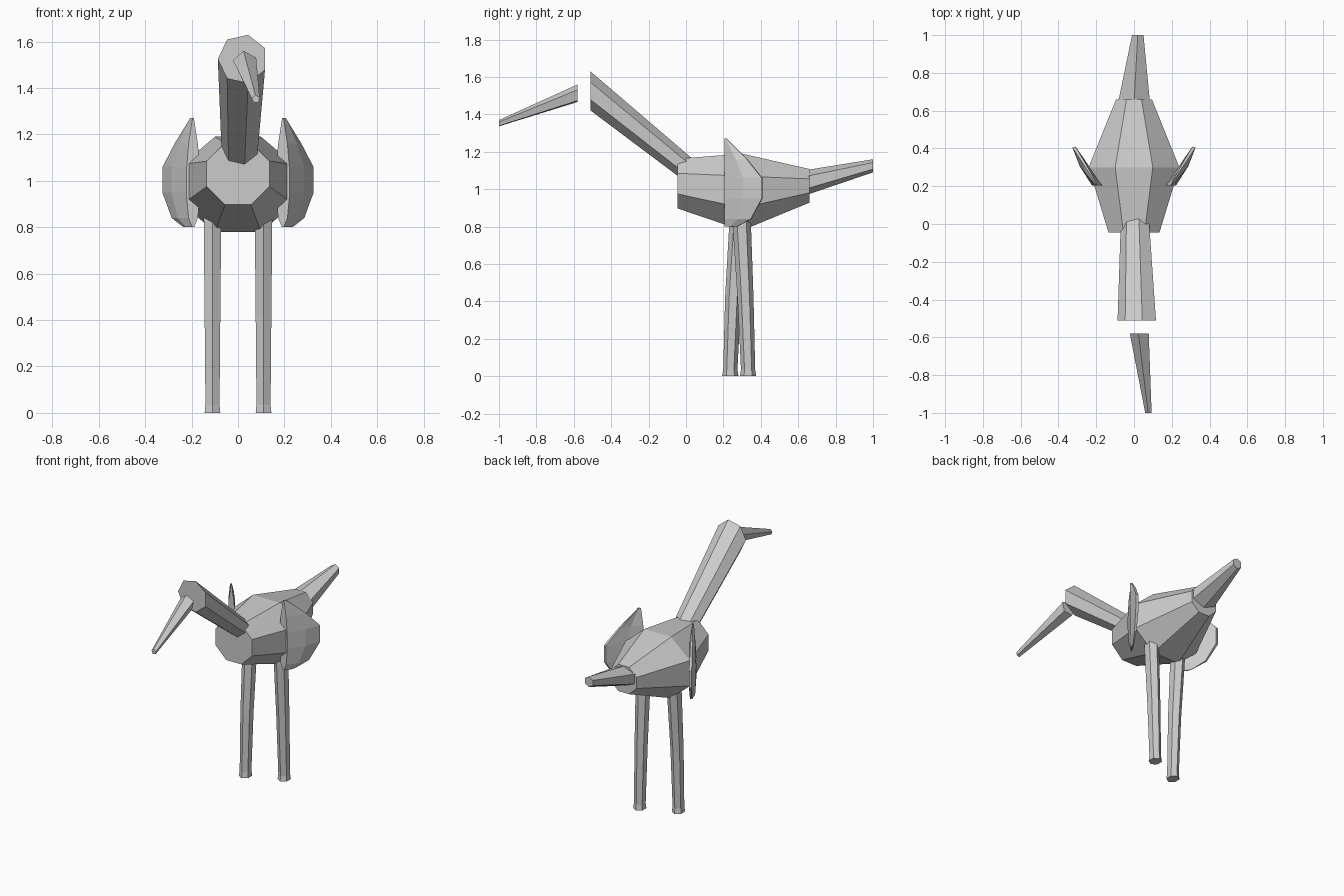
import bpy, bmesh
from math import sin, cos, radians, pi

cube = bpy.data.objects.get("Cube")
if cube:
    bpy.data.objects.remove(cube, do_unlink=True)

grey = bpy.data.materials.new("plain grey")
grey.use_nodes = True
colour = (0.6, 0.6, 0.6, 1)
grey.diffuse_color = colour
grey.node_tree.nodes["Principled BSDF"].inputs["Base Color"].default_value = colour


def loft(name, rings):
    """Skin matching rings of points and cap both ends."""
    bm = bmesh.new()
    loops = [[bm.verts.new(p) for p in ring] for ring in rings]
    n = len(loops[0])
    for a, b in zip(loops, loops[1:]):
        for i in range(n):
            j = (i + 1) % n
            bm.faces.new((a[i], a[j], b[j], b[i]))
    bm.faces.new(loops[0])
    bm.faces.new(loops[-1])
    bmesh.ops.recalc_face_normals(bm, faces=bm.faces)
    mesh = bpy.data.meshes.new(name)
    bm.to_mesh(mesh)
    bm.free()
    mesh.materials.append(grey)
    obj = bpy.data.objects.new(name, mesh)
    bpy.context.collection.objects.link(obj)
    return obj


def upright_ring(centre, rx, rz, sides, start):
    """Polygon facing along y."""
    x, y, z = centre
    angles = [radians(start) + 2 * pi * i / sides for i in range(sides)]
    return [(x + rx * cos(a), y, z + rz * sin(a)) for a in angles]


def level_ring(centre, rx, ry, sides, start):
    """Polygon facing along z."""
    x, y, z = centre
    angles = [radians(start) + 2 * pi * i / sides for i in range(sides)]
    return [(x + rx * cos(a), y + ry * sin(a), z) for a in angles]


# Body: three octagons, widest in the middle
flat = 1 / cos(pi / 8)
loft("body", [
    upright_ring((0, -0.045, 1.03), 0.135 * flat, 0.133 * flat, 8, 22.5),
    upright_ring((0, 0.3, 0.985), 0.24 * flat, 0.205 * flat, 8, 22.5),
    upright_ring((0, 0.66, 1.018), 0.095 * flat, 0.09 * flat, 8, 22.5)])

# Neck: seven-sided, cut upright at the head end
loft("neck", [
    upright_ring((0.02, -0.51, 1.525), 0.107, 0.107, 7, 180),
    upright_ring((0.007, 0.1, 1.035), 0.074, 0.074, 7, 180)])

# Beak: floats just ahead of the neck
loft("beak", [
    upright_ring((0.03, -0.58, 1.51), 0.053, 0.05, 5, 25),
    upright_ring((0.077, -1, 1.352), 0.018, 0.018, 5, 25)])

# Tail
loft("tail", [
    upright_ring((0, 0.64, 1.035), 0.098, 0.067, 6, 90),
    upright_ring((0.02, 1, 1.125), 0.035, 0.035, 6, 90)])

# Legs: one slightly ahead of the other, each with a small flare at the foot
for name, x, top_y, knee_y, foot_y in (
        ("left_leg", 0.11, 0.295, 0.318, 0.332),
        ("right_leg", -0.11, 0.285, 0.252, 0.237)):
    loft(name, [
        level_ring((x, top_y, 0.88), 0.044, 0.05, 6, 90),
        level_ring((x, knee_y, 0.42), 0.039, 0.043, 6, 90),
        level_ring((x, foot_y, 0.035), 0.035, 0.038, 6, 90),
        level_ring((x, foot_y, 0), 0.039, 0.044, 6, 90)])

# Wings: swept-back plates that taper at both tips; rows give height, rear y, thickness
rows = [(1.27, 0.215, 0.003), (1.16, 0.325, 0.02), (1.06, 0.405, 0.028),
        (0.95, 0.405, 0.03), (0.84, 0.345, 0.02), (0.8, 0.27, 0.004)]
front_y = 0.205
for name, side in (("left_wing", 1), ("right_wing", -1)):
    rings = []
    for z, rear_y, thick in rows:
        outer, inner = [], []
        for s, thin, bulge in ((0, 1, 0), (0.5, 0.8, 0.008), (1, 0.3, 0)):
            y = front_y + (rear_y - front_y) * s
            x = 0.193 + 0.62 * (y - front_y) + bulge
            outer.append((side * (x + thick * thin), y, z))
            inner.append((side * (x - thick * thin), y + 0.004 * s, z))
        rings.append(outer + inner[::-1])
    loft(name, rings)
